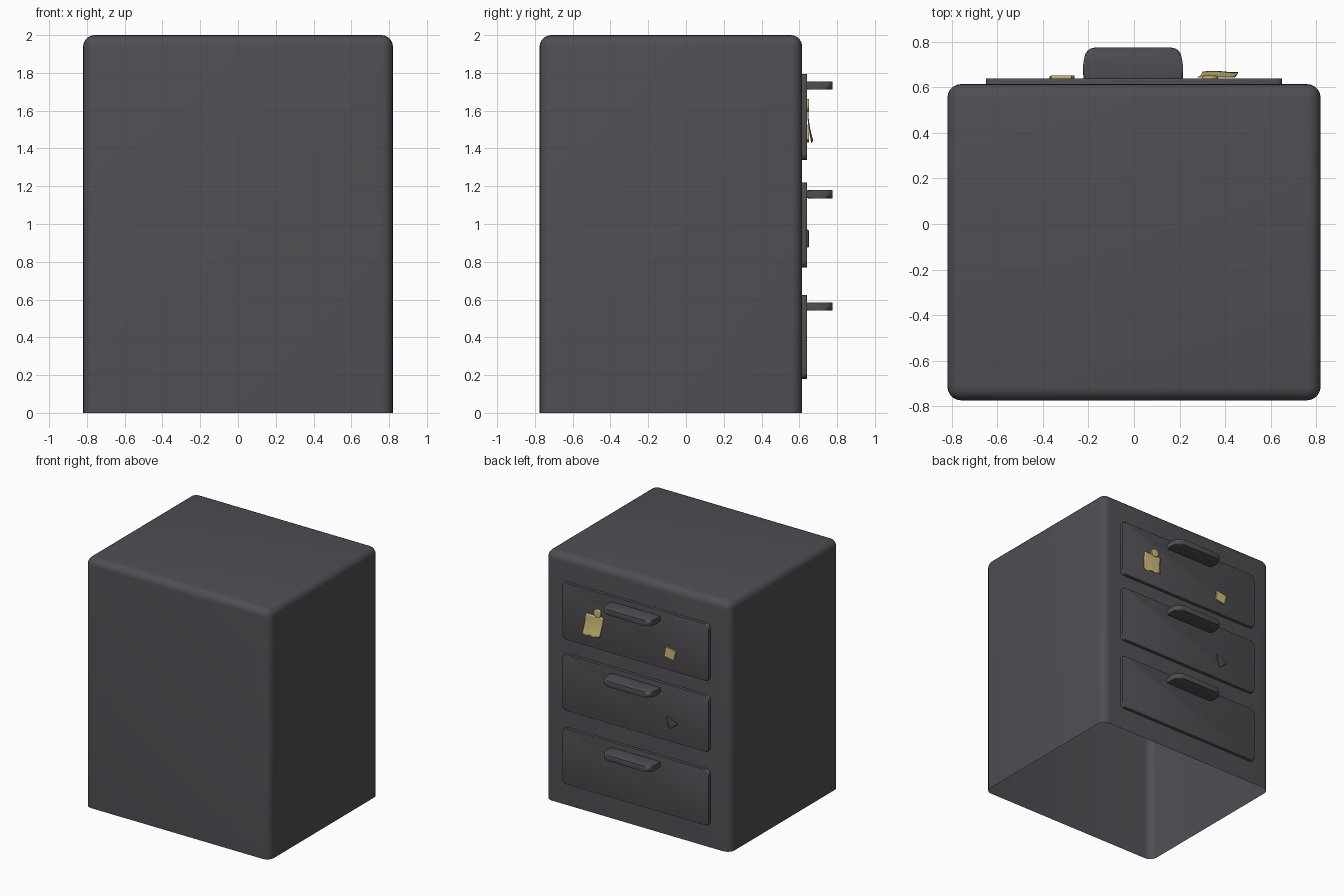
import bpy, bmesh, math
from mathutils import Vector

if "Cube" in bpy.data.objects:
    bpy.data.objects.remove(bpy.data.objects["Cube"])


def material(name, rgb):
    m = bpy.data.materials.new(name)
    m.diffuse_color = (*rgb, 1)
    m.use_nodes = True
    m.node_tree.nodes["Principled BSDF"].inputs["Base Color"].default_value = m.diffuse_color
    return m


GREY = material("dark grey metal", (0.082, 0.076, 0.087))
YELLOW = material("pale yellow", (0.60, 0.49, 0.19))


def finish(bm, name, mat, angle=40):
    bmesh.ops.recalc_face_normals(bm, faces=bm.faces[:])
    me = bpy.data.meshes.new(name)
    bm.to_mesh(me)
    bm.free()
    ob = bpy.data.objects.new(name, me)
    bpy.context.collection.objects.link(ob)
    me.materials.append(mat)
    bpy.ops.object.select_all(action='DESELECT')
    ob.select_set(True)
    bpy.context.view_layer.objects.active = ob
    bpy.ops.object.shade_smooth_by_angle(angle=math.radians(angle))
    return ob


def rounded(corners, radii, n=5):
    """Outline with each corner replaced by a curve."""
    out = []
    for i, c in enumerate(corners):
        c = Vector(c)
        p, q = Vector(corners[i - 1]), Vector(corners[(i + 1) % len(corners)])
        r = radii[i]
        if r == 0:
            out.append(c)
            continue
        a, b = c + (p - c).normalized() * r, c + (q - c).normalized() * r
        for k in range(n + 1):
            t = k / n
            w = 0.41 * 2 * t * (1 - t) + 2 * t * (1 - t) * 0.75
            w = min(w, 1)
            u = (1 - t) ** 2
            v = t ** 2
            s = u + v + 1.414 * t * (1 - t)
            out.append((a * u + b * v + c * 1.414 * t * (1 - t)) / s)
    return out


def prism(name, outline, place, depth, mat, bevel=0.0, both=False, seg=3):
    """Extrude an outline; round the far rim (or both rims)."""
    bm = bmesh.new()
    near = [bm.verts.new(place(p, 0)) for p in outline]
    far = [bm.verts.new(place(p, depth)) for p in outline]
    bm.faces.new(near)
    bm.faces.new(far)
    n = len(outline)
    for i in range(n):
        bm.faces.new((near[i], near[(i + 1) % n], far[(i + 1) % n], far[i]))
    if bevel:
        rims = [set(far)] + ([set(near)] if both else [])
        edges = [e for e in bm.edges if any(e.verts[0] in r and e.verts[1] in r for r in rims)]
        bmesh.ops.bevel(bm, geom=edges, offset=bevel, segments=seg, profile=0.5,
                        affect='EDGES', clamp_overlap=True)
    return finish(bm, name, mat)


# cabinet shell, rounded on the top and upright edges, open underneath
bm = bmesh.new()
bmesh.ops.create_cube(bm, size=1)
for v in bm.verts:
    v.co = Vector((v.co.x * 1.64, v.co.y * 1.39 - 0.08, (v.co.z + 0.5) * 2))
edges = [e for e in bm.edges if max(v.co.z for v in e.verts) > 1]
bmesh.ops.bevel(bm, geom=edges, offset=0.06, segments=5, profile=0.5, affect='EDGES')
low = [f for f in bm.faces if all(v.co.z < 0.001 for v in f.verts)]
bmesh.ops.delete(bm, geom=low, context='FACES')
finish(bm, "cabinet_shell", GREY)

# drawer fronts and handles
FACE = 0.64
for i, (z0, z1) in enumerate([(0.18, 0.625), (0.77, 1.22), (1.34, 1.795)]):
    box = rounded([(-0.65, z0), (0.65, z0), (0.65, z1), (-0.65, z1)], [0.03] * 4)
    prism(f"drawer_front_{i + 1}", box, lambda p, d: (p.x, 0.61 + d, p.y),
          0.03, GREY, 0.01)
    grip = rounded([(-0.222, 0.63), (0.214, 0.63), (0.216, 0.70), (0.20, 0.775),
                    (-0.208, 0.775), (-0.225, 0.70)], [0, 0, 0.02, 0.035, 0.035, 0.02])
    zc = (z1 - 0.062)
    prism(f"drawer_handle_{i + 1}", grip, lambda p, d: (p.x, p.y, zc - 0.022 + d),
          0.044, GREY, 0.017, both=True)

# hanging paper note, curling out at its ragged lower edge
bm = bmesh.new()
N = 10
grid = []
for j in range(N + 1):
    t = j / N
    row = []
    for i in range(N + 1):
        s = i / N
        x = 0.28 + 0.155 * s + 0.022 * t
        y = 0.645 + 0.023 * t * t + 0.003 * math.sin(s * 5) * t
        z = 1.605 - 0.16 * t - 0.012 * s * t + 0.006 * math.sin(s * 14) * t
        row.append(bm.verts.new((x, y, z)))
    grid.append(row)
for j in range(N):
    for i in range(N):
        bm.faces.new((grid[j][i], grid[j][i + 1], grid[j + 1][i + 1], grid[j + 1][i]))
note = finish(bm, "paper_note", YELLOW)
mod = note.modifiers.new("thickness", 'SOLIDIFY')
mod.thickness = 0.004
mod.offset = 0

# round pin above the note
disc = [Vector((0.335 + 0.034 * math.cos(k * math.tau / 20),
                1.628 + 0.034 * math.sin(k * math.tau / 20))) for k in range(20)]
prism("note_pin", disc, lambda p, d: (p.x, 0.635 + d, p.y), 0.017, YELLOW, 0.005)

# small square scrap
scrap = [Vector(p) for p in [(-0.275, 1.525), (-0.365, 1.508), (-0.345, 1.432), (-0.262, 1.447)]]
prism("paper_scrap", scrap, lambda p, d: (p.x, 0.638 + d, p.y), 0.014, YELLOW)

# small triangular chip on the middle drawer
chip = rounded([(-0.275, 0.975), (-0.38, 0.925), (-0.30, 0.868)], [0.015] * 3, 3)
prism("triangle_chip", chip, lambda p, d: (p.x, 0.637 + d, p.y), 0.013, GREY, 0.004)
